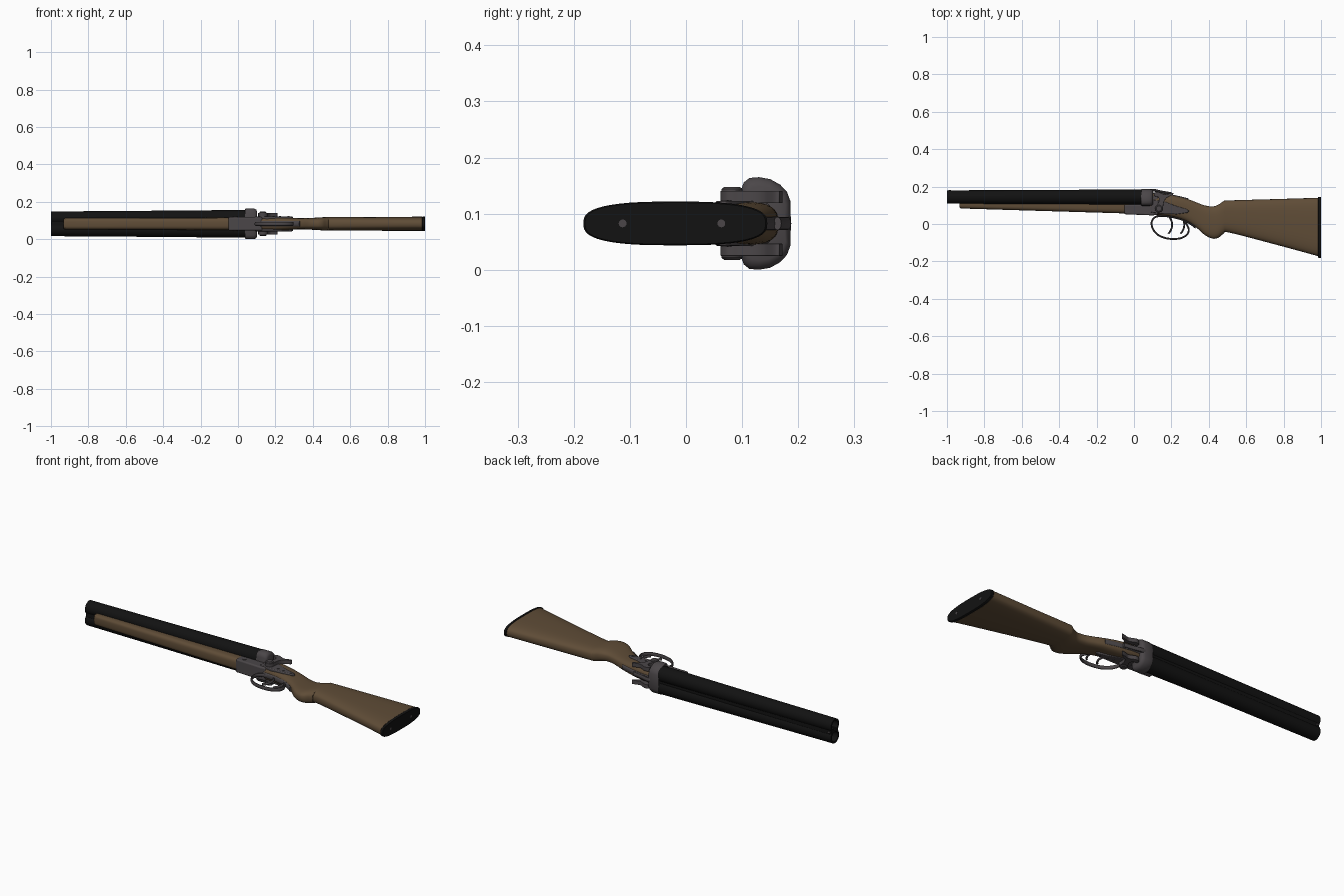
import bpy, bmesh, math
from mathutils import Vector

if "Cube" in bpy.data.objects:
    bpy.data.objects.remove(bpy.data.objects["Cube"])

CZ = 0.0825  # mid-plane of the piece, which lies on its side


def mat(name, c):
    m = bpy.data.materials.new(name)
    m.diffuse_color = (*c, 1)
    m.use_nodes = True
    m.node_tree.nodes["Principled BSDF"].inputs["Base Color"].default_value = m.diffuse_color
    return m


WOOD = mat("wood", (0.115, 0.073, 0.038))
BLACK = mat("black_steel", (0.006, 0.006, 0.006))
STEEL = mat("grey_steel", (0.07, 0.062, 0.066))


def finish(name, bm, m, angle=35, bevel=0):
    bmesh.ops.recalc_face_normals(bm, faces=bm.faces)
    me = bpy.data.meshes.new(name)
    bm.to_mesh(me)
    bm.free()
    ob = bpy.data.objects.new(name, me)
    bpy.context.collection.objects.link(ob)
    me.materials.append(m)
    if bevel:
        b = ob.modifiers.new("bevel", 'BEVEL')
        b.width, b.segments, b.limit_method, b.angle_limit = bevel, 3, 'ANGLE', math.radians(40)
    bpy.ops.object.select_all(action='DESELECT')
    ob.select_set(True)
    bpy.context.view_layer.objects.active = ob
    bpy.ops.object.shade_smooth_by_angle(angle=math.radians(angle))
    return ob


def spline(pts, steps=6):
    """Catmull-Rom through tuples of any length."""
    p = [pts[0]] + list(pts) + [pts[-1]]
    out = []
    for i in range(1, len(p) - 2):
        for s in range(steps):
            t = s / steps
            out.append(tuple(0.5 * (2*b + (c-a)*t + (2*a-5*b+4*c-d)*t*t + (3*b-a-3*c+d)*t**3)
                             for a, b, c, d in zip(p[i-1], p[i], p[i+1], p[i+2])))
    return out + [tuple(pts[-1])]


def skin(bm, rings, caps=True):
    vs = [[bm.verts.new(p) for p in r] for r in rings]
    n = len(vs[0])
    for a, b in zip(vs, vs[1:]):
        for i in range(n):
            bm.faces.new((a[i], a[(i+1) % n], b[(i+1) % n], b[i]))
    if caps:
        bm.faces.new(vs[0])
        bm.faces.new(vs[-1])


def loft(name, secs, m, power=2.6, n=32):
    """Sections (x, y low, y high, half width) with rounded outlines."""
    rings = []
    for x, lo, hi, w in secs:
        r = []
        for i in range(n):
            a = 2 * math.pi * i / n
            c, s = math.cos(a), math.sin(a)
            r.append((x, (lo+hi)/2 + (hi-lo)/2 * math.copysign(abs(c)**(2/power), c),
                      CZ + w * math.copysign(abs(s)**(2/power), s)))
        rings.append(r)
    bm = bmesh.new()
    skin(bm, rings)
    return finish(name, bm, m)


def plate(name, pts, z, t, m, bevel=0.003):
    """Side outline (x, y) given thickness t around height z."""
    bm = bmesh.new()
    skin(bm, [[(x, y, z + s*t/2) for x, y in pts] for s in (-1, 1)])
    return finish(name, bm, m, bevel=bevel)


def lathe(name, prof, m, origin, axis='X', n=32, lean=0):
    """Profile of (distance along axis, radius)."""
    rings = []
    for d, r in prof:
        ring = []
        for i in range(n):
            a = 2 * math.pi * i / n
            u, v = r * math.cos(a), r * math.sin(a)
            off = Vector((d, u, v + lean*d)) if axis == 'X' else Vector((u, v, d))
            ring.append(Vector(origin) + off)
        rings.append(ring)
    bm = bmesh.new()
    skin(bm, rings)
    return finish(name, bm, m)


def strap(name, pts, r, flat):
    """Band following (x, y) points, elliptical in section."""
    path = spline(pts, 6)
    rings = []
    for i, p in enumerate(path):
        a, b = path[max(i-1, 0)], path[min(i+1, len(path)-1)]
        t = Vector((b[0]-a[0], b[1]-a[1])).normalized()
        rings.append([(p[0] - t.y*r*math.cos(k*math.pi/6), p[1] + t.x*r*math.cos(k*math.pi/6),
                       CZ + r*flat*math.sin(k*math.pi/6)) for k in range(12)])
    bm = bmesh.new()
    skin(bm, rings)
    return finish(name, bm, STEEL)


# Stock with semi-pistol grip, and butt pad
stock = spline([(0.08, 0.050, 0.165, 0.036), (0.15, 0.046, 0.162, 0.038), (0.22, 0.035, 0.150, 0.036),
                (0.29, 0.010, 0.132, 0.031), (0.34, -0.025, 0.113, 0.030), (0.38, -0.060, 0.099, 0.031),
                (0.42, -0.078, 0.094, 0.033), (0.45, -0.074, 0.103, 0.035), (0.48, -0.052, 0.122, 0.036),
                (0.51, -0.046, 0.126, 0.036), (0.75, -0.108, 0.133, 0.037), (0.985, -0.172, 0.140, 0.038)], 5)
loft("stock", stock, WOOD, 3)
loft("butt_pad", [(0.984, -0.178, 0.142, 0.036), (0.987, -0.182, 0.145, 0.039),
                  (0.997, -0.183, 0.145, 0.039), (1.0, -0.180, 0.142, 0.037)], BLACK, 2.8, 48)
for i, y in enumerate((-0.113, 0.063)):
    lathe(f"pad_screw_{i}", [(-0.004, 0.007), (0.0005, 0.007)], STEEL, (1.0, y, CZ), n=16)

# Fore-end
loft("fore_end", [(-0.932, 0.088, 0.130, 0.026), (-0.925, 0.083, 0.132, 0.030),
                  (-0.5, 0.070, 0.13, 0.031), (-0.03, 0.056, 0.13, 0.033)], WOOD, 3.2)

# Tapered barrels with open muzzles, rib and bead
for side, s in (("left", 1), ("right", -1)):
    lathe(f"barrel_{side}", [(-0.85, 0.0255), (-1.0, 0.0265), (-1.0, 0.0355), (-0.6, 0.0370),
                             (0.06, 0.0405)], BLACK, (0, 0.1445, CZ + s*0.0335), n=40, lean=s*0.003)
for nm, y0, y1 in (("top_rib", 0.150, 0.174), ("lower_rib", 0.115, 0.135)):
    plate(nm, [(-0.998, y0), (0.06, y0), (0.06, y1), (-0.998, y1)], CZ, 0.022, BLACK, 0.002)
lathe("front_bead", [(-0.008, 0.002), (-0.005, 0.005), (0.005, 0.005), (0.008, 0.002)],
      STEEL, (-0.985, 0.177, CZ), n=12)

# Breech block: rounded cross-section swept along x
half = [(0.187, 0.0), (0.186, 0.040), (0.180, 0.056), (0.168, 0.069), (0.150, 0.079),
        (0.130, 0.0825), (0.113, 0.081), (0.103, 0.073), (0.098, 0.060), (0.096, 0.0)]
outline = half + [(y, -z) for y, z in reversed(half[1:-1])]
bm = bmesh.new()
skin(bm, [[(x, 0.142 + (y-0.142)*k, CZ + z*k) for y, z in outline]
          for x, k in ((0.038, 0.95), (0.044, 1), (0.085, 1), (0.097, 0.93), (0.102, 0.80))])
finish("breech", bm, STEEL, 40)

# Action body, side plates and hinge pin
plate("action_body", [(-0.052, 0.052), (0.10, 0.046), (0.13, 0.050), (0.13, 0.150), (0.04, 0.150),
                      (0.04, 0.104), (-0.052, 0.104)], CZ, 0.072, STEEL, 0.007)
lathe("hinge_pin", [(-0.038, 0.011), (0.038, 0.011)], STEEL, (-0.015, 0.078, CZ), 'Z', 20)
lock = [(0.09, 0.062), (0.16, 0.053), (0.23, 0.052), (0.285, 0.060), (0.295, 0.070),
        (0.28, 0.080), (0.22, 0.098), (0.16, 0.122), (0.09, 0.130)]
plate("side_locks", lock, CZ, 0.080, STEEL, 0.004)
for i, (x, y) in enumerate(((0.19, 0.075), (0.225, 0.070), (0.27, 0.069))):
    lathe(f"lock_pins_{i}", [(-0.042, 0.006), (0.042, 0.006)], STEEL, (x, y, CZ), 'Z', 12)

# Exposed hammers with pivots
hammer = spline([(0.110, 0.082), (0.118, 0.066), (0.138, 0.062), (0.155, 0.074), (0.156, 0.095),
                 (0.160, 0.118), (0.172, 0.138), (0.190, 0.148), (0.208, 0.158), (0.210, 0.167),
                 (0.190, 0.163), (0.168, 0.157), (0.150, 0.163), (0.128, 0.172), (0.108, 0.166),
                 (0.108, 0.150), (0.130, 0.143), (0.133, 0.122), (0.122, 0.102)], 3)
for side, s in (("left", 1), ("right", -1)):
    plate(f"hammer_{side}", hammer, CZ + s*0.047, 0.022, STEEL, 0.002)
    lathe(f"hammer_pivot_{side}", [(0, 0.019), (s*0.061, 0.019), (s*0.065, 0.014)],
          STEEL, (0.133, 0.082, CZ), 'Z', 20)

# Top lever and tang
strap("top_tang", [(0.09, 0.165), (0.15, 0.162), (0.22, 0.149), (0.29, 0.132)], 0.005, 2.4)
strap("top_lever", [(0.08, 0.180), (0.11, 0.180), (0.15, 0.171), (0.20, 0.163)], 0.007, 1.7)

# Trigger guard with rear tang, and two triggers
strap("trigger_guard", [(0.15, 0.044), (0.112, 0.036), (0.094, 0.008), (0.104, -0.032), (0.138, -0.064),
                        (0.19, -0.079), (0.245, -0.077), (0.282, -0.058), (0.293, -0.030),
                        (0.280, 0.000), (0.262, 0.022)], 0.005, 2.1)
strap("guard_tang", [(0.12, 0.046), (0.20, 0.038), (0.26, 0.022), (0.30, 0.002), (0.33, -0.020)], 0.005, 2.8)
for i, x in enumerate((0.185, 0.25)):
    strap(f"trigger_{i}", [(x, 0.045), (x + 0.016, 0.015), (x + 0.018, -0.015),
                           (x + 0.008, -0.040), (x - 0.002, -0.052)], 0.005, 1.3)
